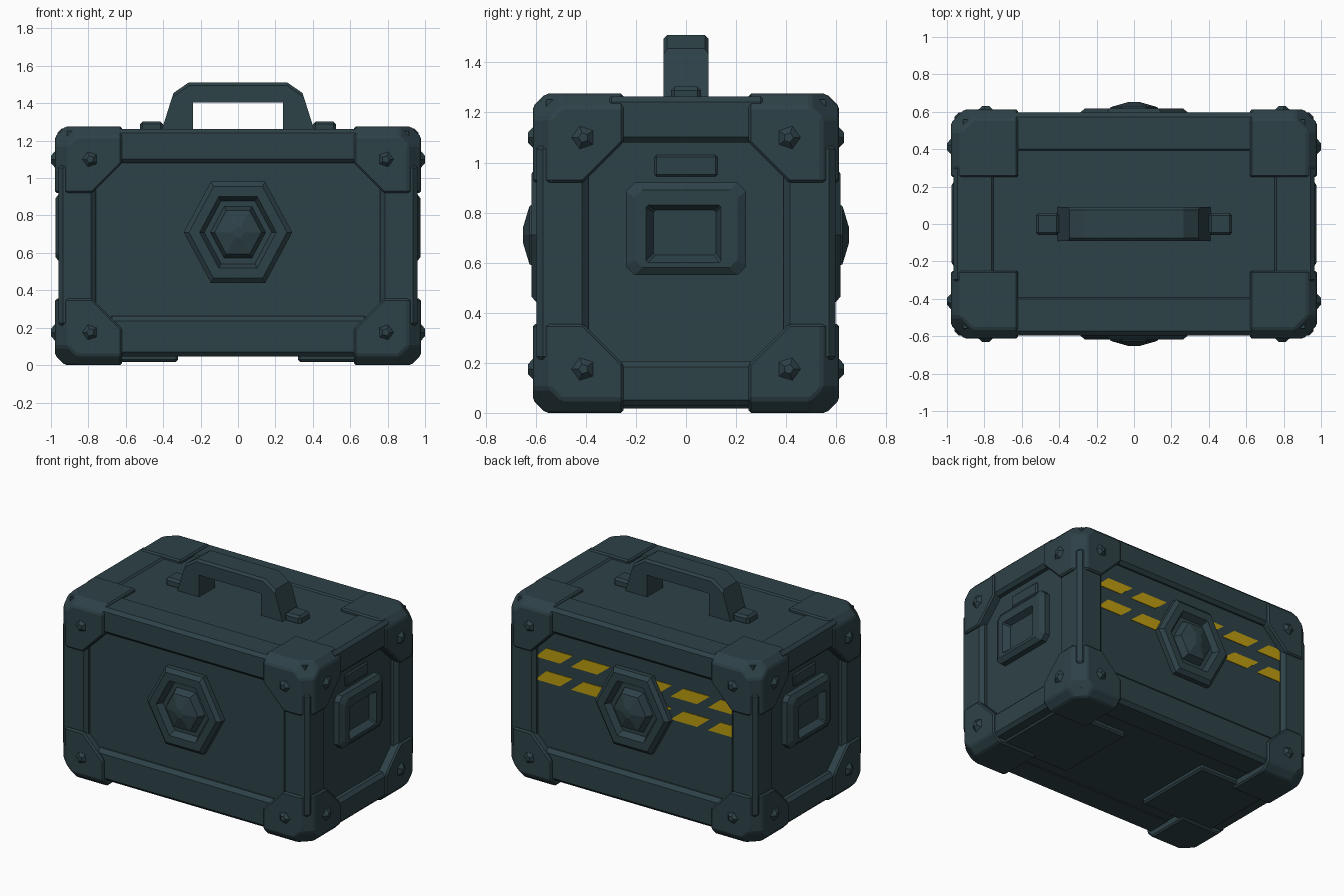
import bpy, bmesh, math
from mathutils import Vector

if "Cube" in bpy.data.objects:
    bpy.data.objects.remove(bpy.data.objects["Cube"])

MID = 0.6375  # mirror height of the case


def material(name, rgb):
    m = bpy.data.materials.new(name)
    m.diffuse_color = (*rgb, 1)
    m.use_nodes = True
    m.node_tree.nodes["Principled BSDF"].inputs["Base Color"].default_value = m.diffuse_color
    return m


TEAL = material("dark teal metal", (0.027, 0.054, 0.065))
YELLOW = material("hazard yellow", (0.50, 0.335, 0.005))


def finish(name, bm, mirror="", mat=TEAL):
    """Mirror the geometry across the named axes and make an object."""
    for ax in mirror:
        i = "xyz".index(ax)
        c = MID if ax == "z" else 0
        dup = bmesh.ops.duplicate(bm, geom=bm.verts[:] + bm.edges[:] + bm.faces[:])
        for v in dup["geom"]:
            if isinstance(v, bmesh.types.BMVert):
                v.co[i] = 2 * c - v.co[i]
    bmesh.ops.recalc_face_normals(bm, faces=bm.faces[:])
    me = bpy.data.meshes.new(name)
    bm.to_mesh(me)
    bm.free()
    me.materials.append(mat)
    ob = bpy.data.objects.new(name, me)
    bpy.context.collection.objects.link(ob)
    return ob


def block(lo, hi, bevel=0.0):
    bm = bmesh.new()
    bmesh.ops.create_cube(bm, size=1)
    for v in bm.verts:
        v.co = Vector([(a + b) / 2 + t * (b - a) for a, b, t in zip(lo, hi, v.co)])
    if bevel:
        bmesh.ops.bevel(bm, geom=bm.edges[:], offset=bevel, segments=1, affect="EDGES")
    return bm


def loft(loops):
    """Skin a stack of equal-length outlines and cap both ends."""
    bm = bmesh.new()
    rows = [[bm.verts.new(p) for p in l] for l in loops]
    n = len(rows[0])
    for a, b in zip(rows, rows[1:]):
        for i in range(n):
            j = (i + 1) % n
            bm.faces.new((a[i], a[j], b[j], b[i]))
    bm.faces.new(rows[0])
    bm.faces.new(rows[-1])
    return bm


def ngon_y(r, y, n=6, cx=0, cz=0.71, sz=1.08):
    return [(cx + r * math.cos(math.tau * i / n), y, cz + sz * r * math.sin(math.tau * i / n)) for i in range(n)]


def octagon_x(x, y0, y1, z0, z1, c):
    return [(x, y0 + c, z0), (x, y1 - c, z0), (x, y1, z0 + c), (x, y1, z1 - c),
            (x, y1 - c, z1), (x, y0 + c, z1), (x, y0, z1 - c), (x, y0, z0 + c)]


# Main body with recessed walls
finish("case_body", block((-0.915, -0.56, 0.05), (0.915, 0.56, 1.252)))

# Frame bars between the corner guards
finish("long_top_rail", block((-0.70, 0.38, 1.08), (0.70, 0.595, 1.262), 0.022), "y")
finish("long_bottom_rail", block((-0.70, 0.38, 0.045), (0.70, 0.595, 0.262), 0.025), "y")
finish("side_top_rail", block((0.74, -0.32, 1.08), (0.965, 0.32, 1.264), 0.022), "x")
finish("side_bottom_rail", block((0.70, -0.32, 0.03), (0.965, 0.32, 0.205), 0.022), "x")
finish("corner_column", block((0.76, 0.39, 0.2), (0.96, 0.597, 1.08), 0.025), "xy")

# Chunky corner guards: a block trimmed by planes
bm = block((0.62, 0.25, 0.92), (0.978, 0.612, 1.275))
cuts = [((0.908, 0.612, 0), (1, 1, 0)), ((0.925, 0, 1.275), (1, 0, 1)),
        ((0, 0.56, 1.275), (0, 1, 1)), ((0.81, 0.612, 1.275), (1, 1, 1)),
        ((0.62, 0, 1.08), (-1, 0, -1)), ((0, 0.25, 1.08), (0, -1, -1))]
for co, no in cuts:
    bmesh.ops.bisect_plane(bm, geom=bm.verts[:] + bm.edges[:] + bm.faces[:],
                           plane_co=co, plane_no=no, clear_outer=True)
    bmesh.ops.holes_fill(bm, edges=[e for e in bm.edges if e.is_boundary], sides=0)
bmesh.ops.bevel(bm, geom=bm.edges[:], offset=0.01, segments=1, affect="EDGES", clamp_overlap=True)
finish("corner_guard", bm, "xyz")

# Small pointed studs on the guards
finish("front_stud", loft([ngon_y(r, y, 5, 0.79, 1.10, 1) for r, y in ((0.055, 0.60), (0.02, 0.632))]), "xyz")
bm = loft([[(x, 0.41 + r * math.cos(math.tau * i / 5), 1.10 + r * math.sin(math.tau * i / 5)) for i in range(5)]
           for r, x in ((0.06, 0.968), (0.02, 1.0))])
finish("side_stud", bm, "xyz")

# Hexagonal badge ring and faceted gem, front and back
ring = [(0.29, 0.55), (0.29, 0.595), (0.262, 0.618), (0.205, 0.618), (0.18, 0.575)]
finish("hex_badge_ring", loft([ngon_y(r, y) for r, y in ring]), "y")
gem = [(0.15, 0.57), (0.125, 0.625), (0.03, 0.652)]
finish("hex_badge_gem", loft([ngon_y(r, y) for r, y in gem]), "y")

# Square socket and slot plate on each side
socket = [octagon_x(0.90, -0.24, 0.24, 0.55, 0.92, 0.035),
          octagon_x(0.955, -0.24, 0.24, 0.55, 0.92, 0.035),
          octagon_x(0.977, -0.205, 0.205, 0.58, 0.89, 0.03),
          octagon_x(0.977, -0.16, 0.14, 0.60, 0.83, 0.008),
          octagon_x(0.935, -0.13, 0.12, 0.63, 0.81, 0.008)]
finish("side_socket", loft(socket), "x")
finish("side_slot_plate", block((0.90, -0.125, 0.945), (0.93, 0.125, 1.03), 0.008), "x")

# Carry handle: arch profile extruded across y
arch = [(-0.41, 1.25), (-0.345, 1.455), (-0.265, 1.51), (0.265, 1.51), (0.345, 1.455), (0.41, 1.25),
        (0.24, 1.25), (0.24, 1.405), (-0.24, 1.405), (-0.24, 1.25)]
bm = loft([[(x, y, z) for x, z in arch] for y in (-0.09, 0.09)])
long_edges = [e for e in bm.edges if abs(e.verts[0].co.y - e.verts[1].co.y) < 0.01
              and min(v.co.z for v in e.verts) > 1.44]
bmesh.ops.bevel(bm, geom=long_edges, offset=0.015, segments=1, affect="EDGES")
finish("carry_handle", bm)
finish("handle_tab", block((0.40, -0.06, 1.24), (0.525, 0.06, 1.303), 0.015), "x")

# Underside foot plates
finish("foot_plate", block((0.32, -0.30, 0.018), (0.88, 0.30, 0.07), 0.012), "x")

# Hazard dashes painted on the back wall: two rows of slanted plates
for row, z in enumerate((0.872, 0.712)):
    for k, x in enumerate((0.79, 0.50, 0.02, -0.275, -0.565)):
        pts = [(x, z), (x - 0.205, z), (x - 0.305, z + 0.08), (x - 0.10, z + 0.08)]
        pts = [(max(-0.775, min(0.775, px)), pz) for px, pz in pts]
        finish(f"hazard_dash_{row}_{k}", loft([[(px, y, pz) for px, pz in pts] for y in (0.558, 0.564)]), "", YELLOW)
